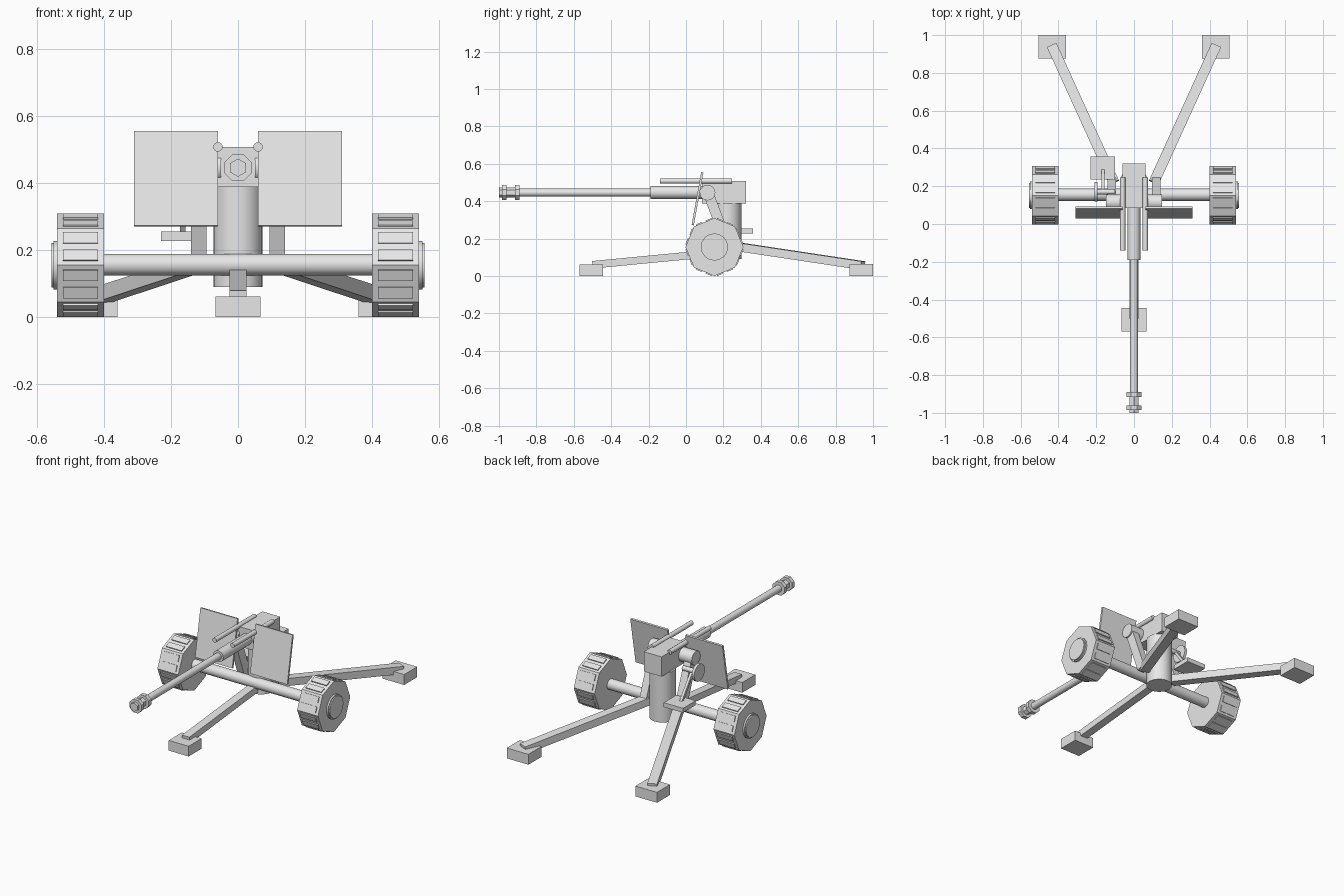
import bpy, bmesh, math
from mathutils import Matrix, Vector

cube = bpy.data.objects.get("Cube")
if cube:
    bpy.data.objects.remove(cube, do_unlink=True)

grey = bpy.data.materials.new("light grey metal")
grey.use_nodes = True
tone = (0.8, 0.8, 0.8, 1)
grey.diffuse_color = tone
grey.node_tree.nodes["Principled BSDF"].inputs["Base Color"].default_value = tone


def finish(name, bm):
    bmesh.ops.recalc_face_normals(bm, faces=bm.faces)
    mesh = bpy.data.meshes.new(name)
    bm.to_mesh(mesh)
    bm.free()
    mesh.materials.append(grey)
    mesh.shade_smooth()
    mesh.set_sharp_from_angle(angle=math.radians(35))
    obj = bpy.data.objects.new(name, mesh)
    bpy.context.collection.objects.link(obj)
    return obj


def box(name, low, high):
    low, high = Vector(low), Vector(high)
    bm = bmesh.new()
    bmesh.ops.create_cube(bm, size=1, matrix=Matrix.Translation((low + high) / 2)
                          @ Matrix.Diagonal((high - low).to_4d()))
    return finish(name, bm)


def along(start, end):
    """Matrix with local z pointing from start to end and local x kept level."""
    start, end = Vector(start), Vector(end)
    z = (end - start).normalized()
    x = z.cross(Vector((0, 0, 1)))
    x = x.normalized() if x.length > 0.001 else Vector((1, 0, 0))
    rot = Matrix((x, z.cross(x), z)).transposed().to_4x4()
    return Matrix.Translation((start + end) / 2) @ rot, (end - start).length


def beam(name, start, end, width, height):
    frame, length = along(start, end)
    bm = bmesh.new()
    bmesh.ops.create_cube(bm, size=1, matrix=frame @ Matrix.Diagonal((width, height, length, 1)))
    return finish(name, bm)


def tube(name, start, end, radius, sides=28, turn=0):
    frame, length = along(start, end)
    bm = bmesh.new()
    bmesh.ops.create_cone(bm, cap_ends=True, segments=sides, radius1=radius, radius2=radius,
                          depth=length, matrix=frame @ Matrix.Rotation(turn, 4, 'Z'))
    return finish(name, bm)


# Barrel, recoil sleeve and breech
BORE = 0.446
tube("barrel", (0, -0.98, BORE), (0, -0.15, BORE), 0.021)
tube("recoil_sleeve", (0, -0.19, BORE), (0, 0.1, BORE), 0.034)
box("breech", (-0.06, 0.085, 0.388), (0.06, 0.32, 0.508))

# Muzzle brake: hexagonal core between two chamfered collars
tube("muzzle_core", (0, -1, BORE), (0, -0.89, BORE), 0.027, 6)
for name, y in (("front_collar", -0.985), ("rear_collar", -0.915)):
    tube("muzzle_" + name, (0, y, BORE), (0, y + 0.025, BORE), 0.043, 8, math.pi / 8)

# Pedestal and axle
tube("pedestal", (0, 0.224, 0.09), (0, 0.224, 0.39), 0.073)
tube("axle", (-0.42, 0.155, 0.157), (0.42, 0.155, 0.157), 0.032)

# Front leg
beam("front_leg", (0, -0.5, 0.06), (0, 0.2, 0.127), 0.05, 0.04)
box("front_foot", (-0.067, -0.57, 0), (0.067, -0.445, 0.062))


def tread(name, side, center):
    """Raised plates around an eight-sided wheel."""
    bm = bmesh.new()
    for i in range(8):
        turn = Matrix.Rotation((i + 0.5) * math.pi / 4, 4, 'X')
        for shift in (-0.028, 0.028):
            place = Matrix.Translation(center) @ turn @ Matrix.Translation((0, shift, 0.144))
            bmesh.ops.create_cube(bm, size=1, matrix=place @ Matrix.Diagonal((0.105, 0.035, 0.01, 1)))
    finish(name, bm)


for side, label in ((1, "left"), (-1, "right")):
    # Wheels
    tube(label + "_wheel", (side * 0.4, 0.152, 0.155), (side * 0.54, 0.152, 0.155), 0.155, 8)
    tread(label + "_tread", side, (side * 0.47, 0.152, 0.155))
    tube(label + "_hub", (side * 0.53, 0.152, 0.155), (side * 0.55, 0.152, 0.155), 0.073, 16)
    tube(label + "_hub_cap", (side * 0.55, 0.152, 0.155), (side * 0.557, 0.152, 0.155), 0.066, 16)

    # Rear trails
    beam(label + "_trail", (side * 0.105, 0.22, 0.165), (side * 0.435, 0.945, 0.056), 0.055, 0.045)
    box(label + "_rear_foot", (min(side * 0.36, side * 0.505), 0.875, 0),
        (max(side * 0.36, side * 0.505), 1, 0.063))

    # Shield panels
    beam(label + "_shield", (side * 0.185, 0.036, 0.272), (side * 0.185, 0.087, 0.554),
         0.25, 0.012).name = label + "_shield"

    # Recuperator rods
    tube(label + "_rod", (side * 0.06, -0.14, 0.508), (side * 0.06, 0.245, 0.508), 0.014, 16)

    # Side arms and trunnions
    beam(label + "_arm", (side * 0.117, 0.12, 0.44), (side * 0.117, 0.225, 0.16), 0.045, 0.055)
    tube(label + "_trunnion", (side * 0.05, 0.115, BORE), (side * 0.148, 0.115, BORE), 0.042, 16)

# Gunner's seat and handwheel
box("seat", (-0.23, 0.235, 0.228), (-0.1, 0.357, 0.255))
beam("seat_stem", (-0.165, 0.18, 0.385), (-0.165, 0.285, 0.245), 0.016, 0.016)
tube("handwheel", (-0.21, 0.17, 0.395), (-0.194, 0.17, 0.395), 0.052, 16)
tube("handwheel_shaft", (-0.2, 0.17, 0.395), (-0.1, 0.17, 0.395), 0.014, 12)
